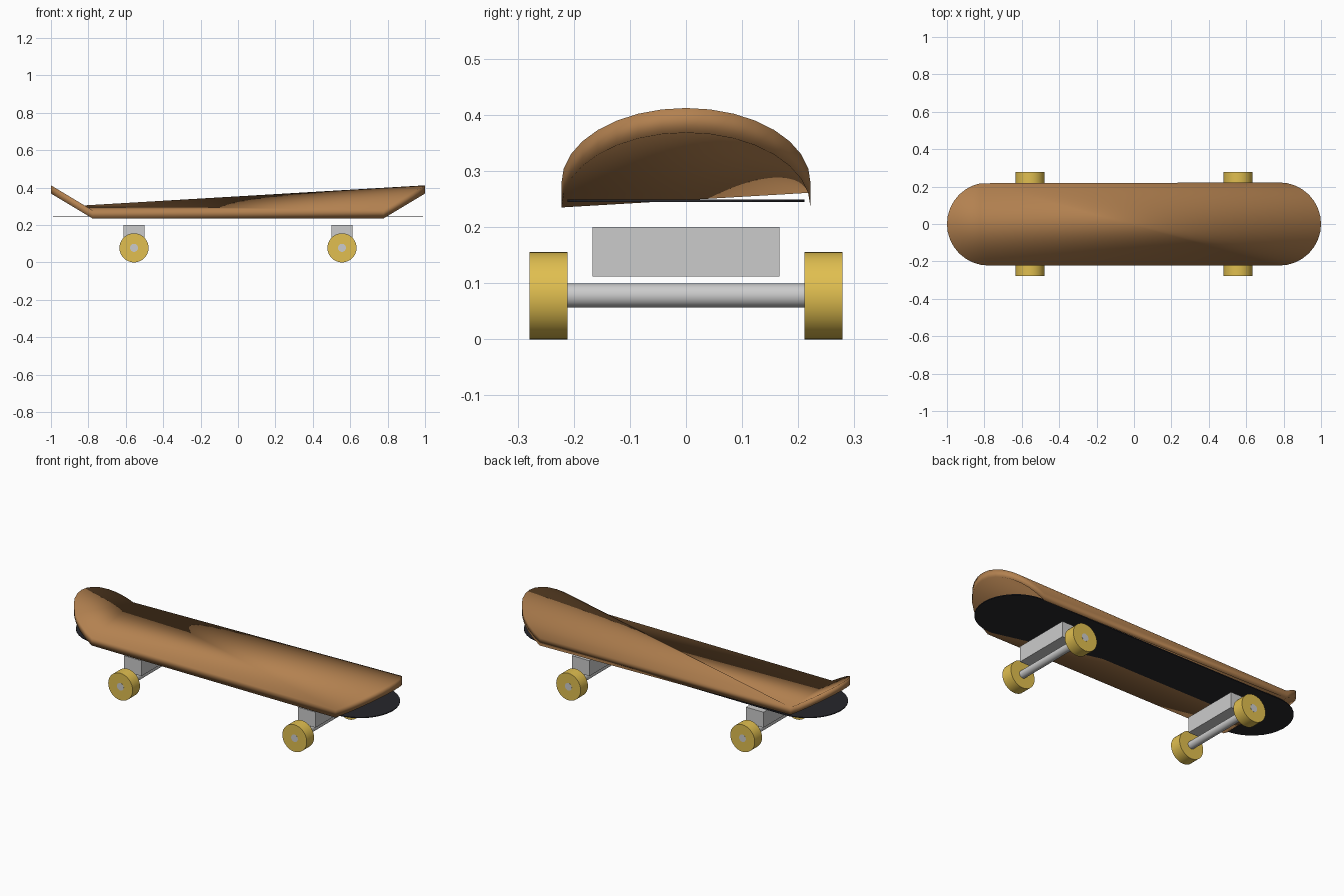
import bpy, bmesh
from math import pi, sin, cos

if "Cube" in bpy.data.objects:
    bpy.data.objects.remove(bpy.data.objects["Cube"])

R = 0.222            # half width of the deck
S = 1 - R            # where the rounded, kicked-up ends start


def material(name, rgb):
    m = bpy.data.materials.new(name)
    m.diffuse_color = (*rgb, 1)
    m.use_nodes = True
    m.node_tree.nodes["Principled BSDF"].inputs["Base Color"].default_value = m.diffuse_color
    return m


wood = material("wood", (0.45, 0.22, 0.08))
black = material("black", (0.02, 0.02, 0.025))
yellow = material("yellow", (0.75, 0.52, 0.08))


def arc(cx, r, start, first=0, n=16):
    return [(cx + r * cos(start + pi * i / n), r * sin(start + pi * i / n))
            for i in range(first, n + 1)]


def slab(name, outline, z0, z1, mat, kick=0.0):
    """Closed slab whose caps fan out from the first outline point."""
    bm = bmesh.new()
    low, high = [[bm.verts.new((x, y, z + kick * max(0, abs(x) - S)))
                  for x, y in outline] for z in (z0, z1)]
    n = len(outline)
    for i in range(n):
        j = (i + 1) % n
        bm.faces.new((low[i], low[j], high[j], high[i]))
        if 0 < i < n - 1:
            bm.faces.new((high[0], high[i], high[j]))
            bm.faces.new((low[0], low[j], low[i]))
    me = bpy.data.meshes.new(name)
    bm.to_mesh(me)
    bm.free()
    me.materials.append(mat)
    ob = bpy.data.objects.new(name, me)
    bpy.context.collection.objects.link(ob)
    return ob


def cylinder_y(name, x, y, z, r, length, mat=None):
    bpy.ops.mesh.primitive_cylinder_add(vertices=32, radius=r, depth=length,
                                        location=(x, y, z), rotation=(pi / 2, 0, 0))
    ob = bpy.context.object
    ob.name = name
    if mat:
        ob.data.materials.append(mat)
    bpy.ops.object.shade_smooth_by_angle()
    return ob


# Deck: stadium outline with both ends kicked up, back-left corner clipped
deck = slab("deck", arc(-S, R, pi / 2, first=1) + arc(S, R, -pi / 2),
            0.235, 0.279, wood, kick=0.6)
deck.data.shade_smooth()

# Flat grip sheet
slab("grip_sheet", arc(-S, 0.211, pi / 2) + arc(S, 0.211, -pi / 2),
     0.245, 0.2495, black)

# Trucks: block, axle and a wheel on each side
for end, x in (("left", -0.556), ("right", 0.556)):
    bpy.ops.mesh.primitive_cube_add(size=1, location=(x, 0, 0.156))
    block = bpy.context.object
    block.name = end + "_truck_block"
    block.scale = (0.112, 0.334, 0.089)
    cylinder_y(end + "_axle", x, 0, 0.078, 0.0215, 0.558)
    for side, y in (("front", -0.245), ("back", 0.245)):
        cylinder_y(f"{end}_{side}_wheel", x, y, 0.078, 0.078, 0.067, yellow)
